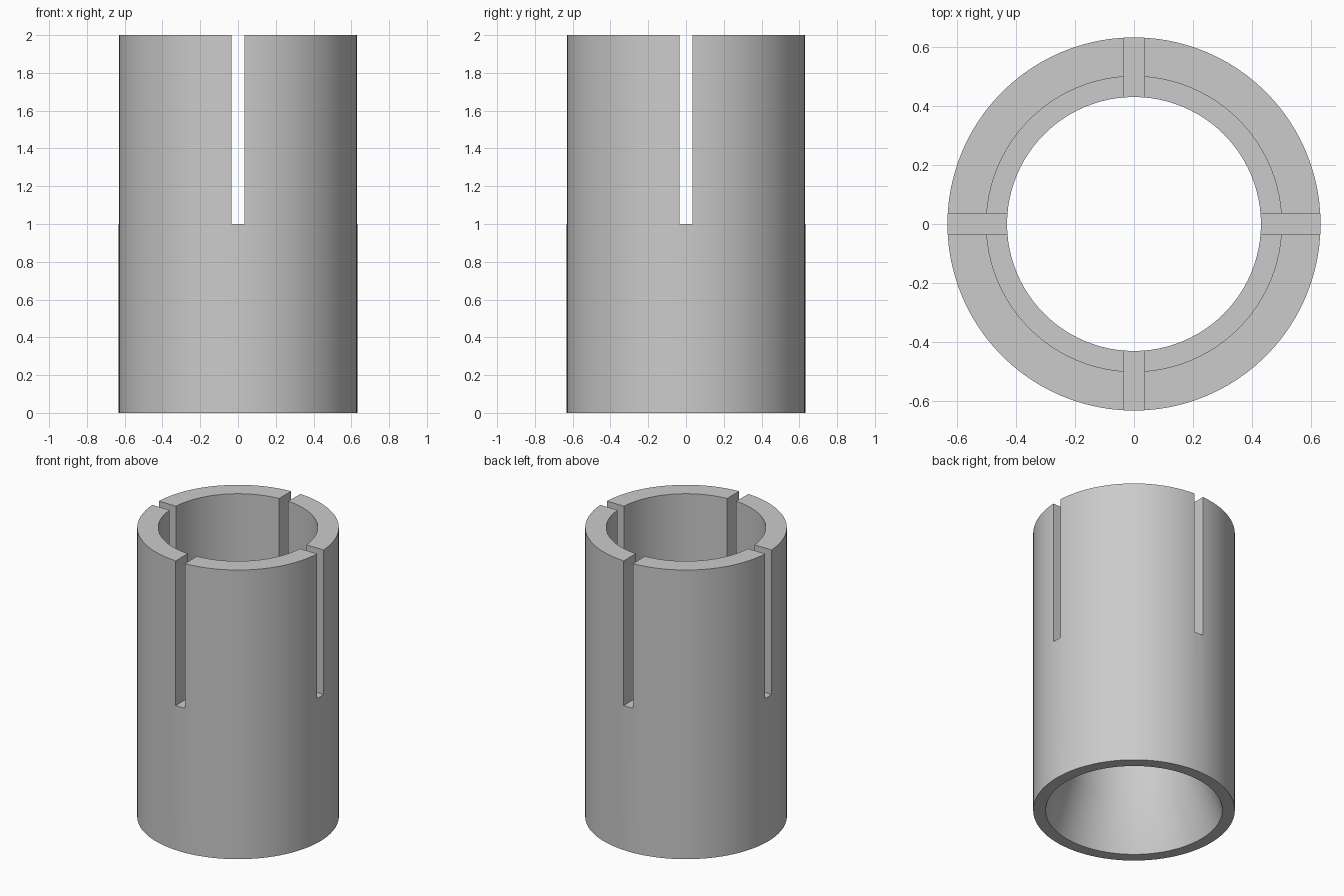
import bpy, bmesh, math

cube = bpy.data.objects.get("Cube")
if cube:
    bpy.data.objects.remove(cube, do_unlink=True)

SEGMENTS = 96
OUTER, HEIGHT = 0.632, 2.0
SLOT_WIDTH, SLOT_FLOOR = 0.07, 1.0

grey = bpy.data.materials.new("plain grey")
grey.use_nodes = True
colour = (0.6, 0.6, 0.6, 1)
grey.diffuse_color = colour
grey.node_tree.nodes["Principled BSDF"].inputs["Base Color"].default_value = colour


def lathe(name, profile):
    """Revolve a closed (radius, height) outline around z."""
    bm = bmesh.new()
    verts = [bm.verts.new((r, 0, z)) for r, z in profile]
    edges = [bm.edges.new((verts[i - 1], verts[i])) for i in range(len(verts))]
    bmesh.ops.spin(bm, geom=verts + edges, cent=(0, 0, 0), axis=(0, 0, 1),
                   angle=math.tau, steps=SEGMENTS, use_merge=True)
    bmesh.ops.remove_doubles(bm, verts=bm.verts, dist=1e-5)
    bmesh.ops.recalc_face_normals(bm, faces=bm.faces)
    mesh = bpy.data.meshes.new(name)
    bm.to_mesh(mesh)
    bm.free()
    obj = bpy.data.objects.new(name, mesh)
    bpy.context.collection.objects.link(obj)
    return obj


# Sleeve: wide upper bore, flat inner ledge, narrow throat, flared lower mouth
sleeve = lathe("slotted_sleeve", [
    (OUTER, 0), (OUTER, HEIGHT), (0.5, HEIGHT), (0.5, 1.33),
    (0.43, 1.33), (0.43, 0.35), (0.554, 0)])
sleeve.data.materials.append(grey)
bpy.ops.object.select_all(action='DESELECT')

# Two crossing slots through the upper half
for turn in (0, math.pi / 2):
    bpy.ops.mesh.primitive_cube_add(size=1, location=(0, 0, SLOT_FLOOR + 1),
                                    rotation=(0, 0, turn))
    cutter = bpy.context.object
    cutter.name = "slot_cutter"
    cutter.scale = (SLOT_WIDTH, 2, 2)
    cutter.hide_render = True
    cut = sleeve.modifiers.new("slot", 'BOOLEAN')
    cut.operation, cut.solver, cut.object = 'DIFFERENCE', 'EXACT', cutter
    bpy.context.view_layer.objects.active = sleeve
    bpy.ops.object.modifier_apply(modifier=cut.name)
    bpy.data.objects.remove(cutter, do_unlink=True)

# Smooth round walls with crisp rims and slots
sleeve.select_set(True)
bpy.context.view_layer.objects.active = sleeve
bpy.ops.object.shade_smooth_by_angle(angle=math.radians(30))
